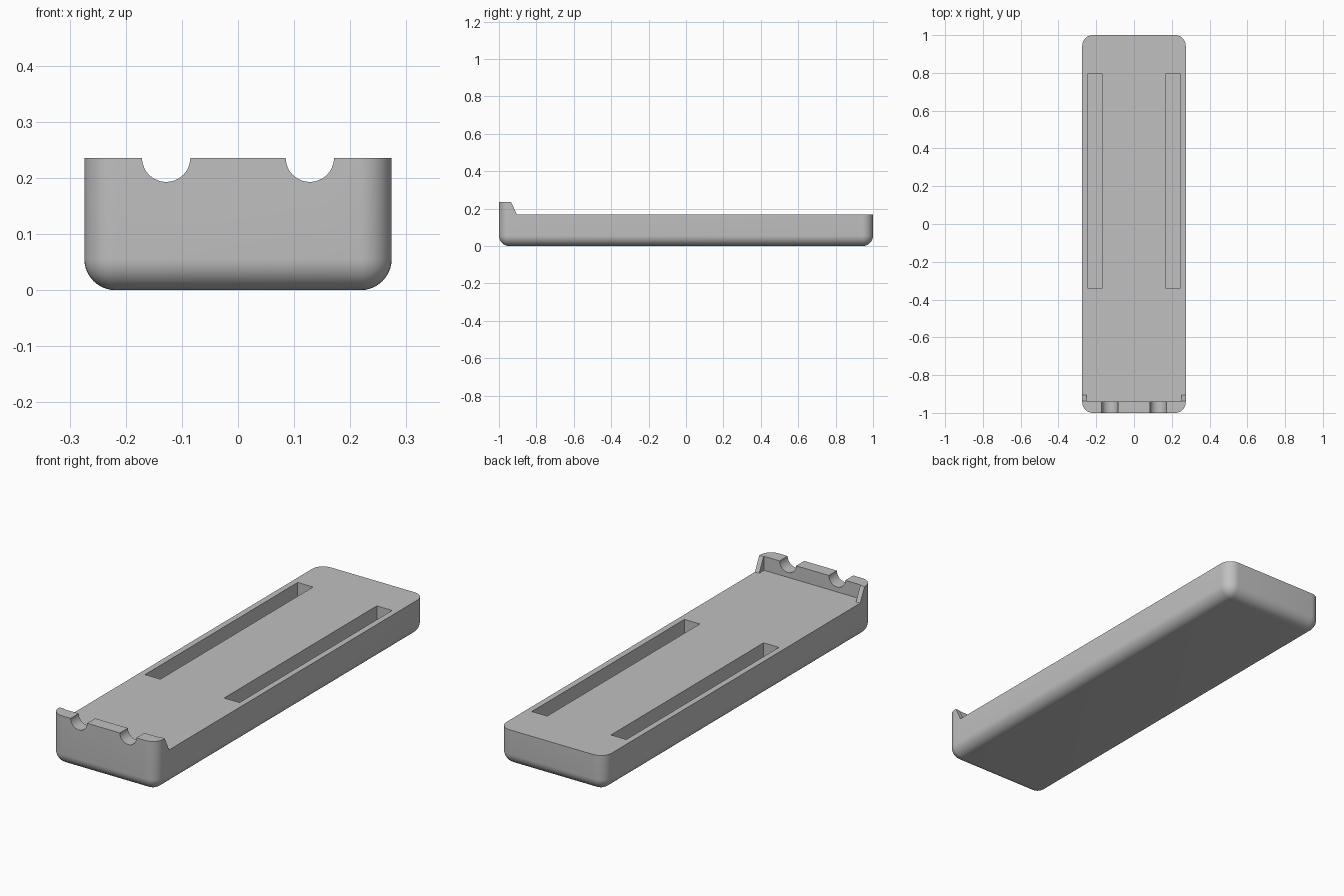
import bpy, bmesh, math

cube = bpy.data.objects.get("Cube")
if cube:
    bpy.data.objects.remove(cube, do_unlink=True)

HALF_W, LENGTH, LIP_TOP, DECK = 0.274, 1.0, 0.236, 0.17
RADIUS = 0.056

grey = bpy.data.materials.new("light grey")
grey.use_nodes = True
colour = (0.53, 0.53, 0.53, 1)
grey.diffuse_color = colour
grey.node_tree.nodes["Principled BSDF"].inputs["Base Color"].default_value = colour


def finish(name, bm):
    bmesh.ops.recalc_face_normals(bm, faces=bm.faces)
    mesh = bpy.data.meshes.new(name)
    bm.to_mesh(mesh)
    bm.free()
    mesh.materials.append(grey)
    obj = bpy.data.objects.new(name, mesh)
    bpy.context.collection.objects.link(obj)
    return obj


def prism(name, profile, x0, x1):
    """Extrude a (y, z) profile along x."""
    bm = bmesh.new()
    face = bm.faces.new([bm.verts.new((x0, y, z)) for y, z in profile])
    ext = bmesh.ops.extrude_face_region(bm, geom=[face])["geom"]
    moved = [v for v in ext if isinstance(v, bmesh.types.BMVert)]
    bmesh.ops.translate(bm, verts=moved, vec=(x1 - x0, 0, 0))
    return finish(name, bm)


def block(name, x0, x1, y0, y1, z0, z1):
    return prism(name, [(y0, z0), (y1, z0), (y1, z1), (y0, z1)], x0, x1)


def cut(obj, cutter):
    cutter.hide_render = True
    mod = obj.modifiers.new("cut", 'BOOLEAN')
    mod.operation = 'DIFFERENCE'
    mod.solver = 'EXACT'
    mod.object = cutter
    bpy.context.view_layer.objects.active = obj
    bpy.ops.object.modifier_apply(modifier=mod.name)
    bpy.data.objects.remove(cutter, do_unlink=True)


# Tray body: rounded upright and bottom edges, flat top
tray = block("tray", -HALF_W, HALF_W, -LENGTH, LENGTH, 0, LIP_TOP)
bm = bmesh.new()
bm.from_mesh(tray.data)
edges = [e for e in bm.edges if min(v.co.z for v in e.verts) < 0.01]
bmesh.ops.bevel(bm, geom=edges, offset=RADIUS, segments=10, profile=0.5,
                affect='EDGES', clamp_overlap=True)
bm.to_mesh(tray.data)
bm.free()

# Lower deck, leaving a front lip with sloped ends
cut(tray, prism("deck_cutter",
                [(-0.967, 0.3), (-0.904, DECK), (1.1, DECK), (1.1, 0.3)], -0.4, 0.4))
# Inner face of the lip, leaving a thin gusset on each side
cut(tray, block("lip_cutter", -0.252, 0.252, -0.94, -0.85, DECK, 0.3))

for side in (-1, 1):
    # Long slot in the deck
    x0, x1 = sorted((side * 0.166, side * 0.246))
    cut(tray, block("slot_cutter", x0, x1, -0.34, 0.795, 0.07, 0.3))
    # Half-round notch in the lip
    bm = bmesh.new()
    bmesh.ops.create_cone(bm, cap_ends=True, segments=48, radius1=0.043,
                          radius2=0.043, depth=0.3)
    for v in bm.verts:
        x, y, z = v.co
        v.co = (x + side * 0.128, z - 0.97, y + LIP_TOP)
    cut(tray, finish("notch_cutter", bm))

bpy.ops.object.select_all(action='DESELECT')
tray.select_set(True)
bpy.context.view_layer.objects.active = tray
bpy.ops.object.shade_smooth_by_angle(angle=math.radians(25))
